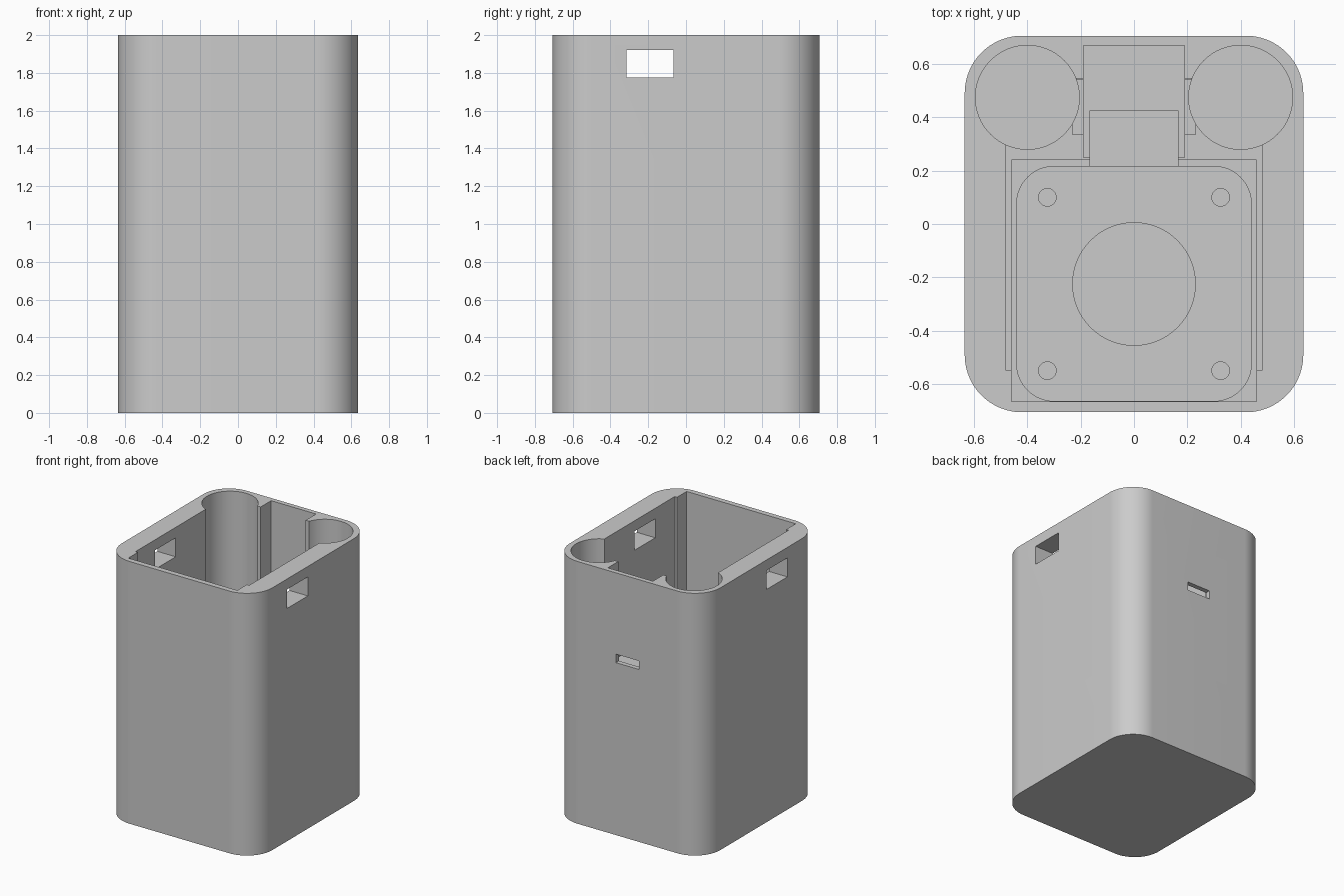
import bpy, bmesh, math

if "Cube" in bpy.data.objects:
    bpy.data.objects.remove(bpy.data.objects["Cube"])

TOP = 2.2  # cutters run past the open rim


def rounded_profile(x0, x1, y0, y1, r, seg=16):
    """Outline of a rectangle, with rounded corners when r > 0."""
    if r == 0:
        return [(x0, y0), (x1, y0), (x1, y1), (x0, y1)]
    centres = [(x1 - r, y1 - r), (x0 + r, y1 - r), (x0 + r, y0 + r), (x1 - r, y0 + r)]
    return [(cx + r * math.cos(a), cy + r * math.sin(a))
            for k, (cx, cy) in enumerate(centres)
            for a in [math.pi / 2 * (k + i / seg) for i in range(seg + 1)]]


def circle_profile(cx, cy, r, seg=64):
    return [(cx + r * math.cos(2 * math.pi * i / seg), cy + r * math.sin(2 * math.pi * i / seg))
            for i in range(seg)]


def prism(name, outline, z0, z1):
    """Extrude an outline from z0 up to z1."""
    bm = bmesh.new()
    face = bm.faces.new([bm.verts.new((x, y, z0)) for x, y in outline])
    ext = bmesh.ops.extrude_face_region(bm, geom=[face])
    verts = [v for v in ext["geom"] if isinstance(v, bmesh.types.BMVert)]
    bmesh.ops.translate(bm, verts=verts, vec=(0, 0, z1 - z0))
    bmesh.ops.recalc_face_normals(bm, faces=bm.faces)
    mesh = bpy.data.meshes.new(name)
    bm.to_mesh(mesh)
    bm.free()
    obj = bpy.data.objects.new(name, mesh)
    bpy.context.collection.objects.link(obj)
    return obj


def box(name, x0, x1, y0, y1, z0, z1=TOP):
    return prism(name, rounded_profile(x0, x1, y0, y1, 0), z0, z1)


# Outer body
housing = prism("housing", rounded_profile(-0.635, 0.635, -0.706, 0.706, 0.215, 24), 0, 2)

# Stepped cavities, widest at the top
cutters = [
    box("board_bay", -0.48, 0.48, -0.55, 0.545, 1.30),
    box("main_bay", -0.46, 0.46, -0.665, 0.24, 1.05),
    prism("motor_pocket", rounded_profile(-0.44, 0.44, -0.664, 0.216, 0.14), 0.12, 1.2),
    box("connector_slot", -0.165, 0.165, 0.1, 0.425, 0.8),
    box("rear_channel", -0.19, 0.19, 0.25, 0.67, 1.27),
    box("wire_slot", -0.23, 0.23, 0.335, 0.54, 1.28),
    prism("shaft_recess", circle_profile(0, -0.225, 0.23), 0.05, 0.3),
    # Side windows through both walls, and the rear port
    box("side_windows", -0.8, 0.8, -0.315, -0.065, 1.775, 1.92),
    box("rear_port", -0.097, 0.097, 0.6, 0.8, 1.315, 1.38),
]
for s in (-1, 1):
    cutters.append(prism("battery_bore", circle_profile(s * 0.4, 0.475, 0.195), 0.05, TOP))
    for y in (0.1, -0.55):
        cutters.append(prism("screw_hole", circle_profile(s * 0.325, y, 0.033, 32), 0.05, 0.3))

for c in cutters:
    c.hide_render = True
    mod = housing.modifiers.new(c.name, "BOOLEAN")
    mod.operation = "DIFFERENCE"
    mod.solver = "EXACT"
    mod.object = c

# Bake the cuts and drop the cutters
graph = bpy.context.evaluated_depsgraph_get()
cut_mesh = bpy.data.meshes.new_from_object(housing.evaluated_get(graph))
housing.modifiers.clear()
housing.data = cut_mesh
for c in cutters:
    bpy.data.objects.remove(c)

# Plain grey finish, smooth round walls with sharp edges
grey = bpy.data.materials.new("light_grey")
grey.diffuse_color = (0.6, 0.6, 0.6, 1)
grey.use_nodes = True
grey.node_tree.nodes["Principled BSDF"].inputs["Base Color"].default_value = grey.diffuse_color
housing.data.materials.clear()
housing.data.materials.append(grey)
bpy.ops.object.select_all(action="DESELECT")
housing.select_set(True)
bpy.context.view_layer.objects.active = housing
bpy.ops.object.shade_smooth_by_angle(angle=math.radians(30))
